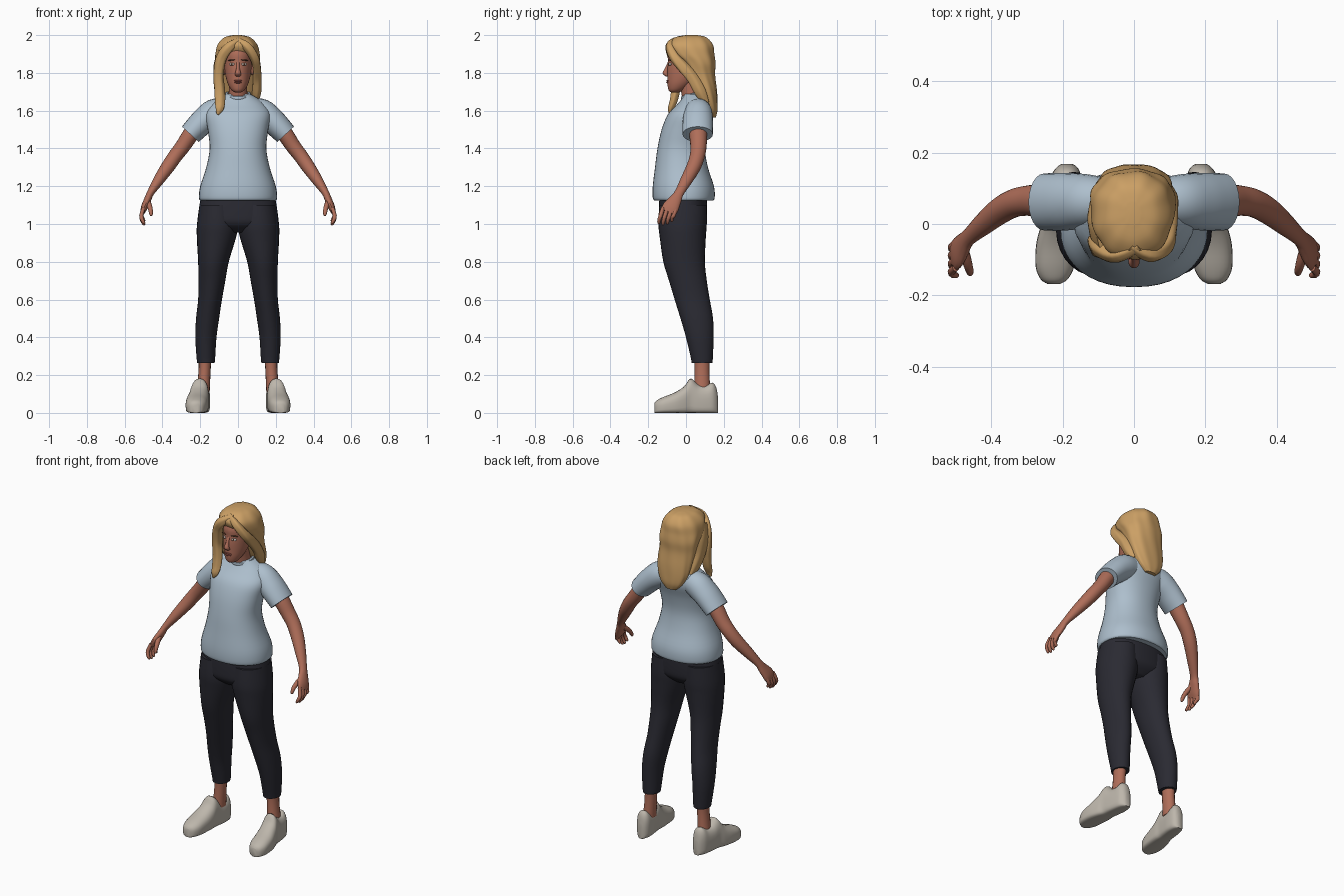
import bpy, bmesh, math
from mathutils import Vector


def material(name, rgb):
    m = bpy.data.materials.new(name)
    m.diffuse_color = (*rgb, 1)
    return m


SKIN = material("skin", (0.43, 0.155, 0.10))
HAIR = material("blonde hair", (0.60, 0.35, 0.13))
SHIRT = material("pale blue cotton", (0.42, 0.52, 0.61))
PANTS = material("dark navy", (0.023, 0.023, 0.032))
SHOE = material("off white", (0.51, 0.47, 0.41))
EYE = material("eye white", (0.55, 0.50, 0.46))
BROW = material("brown", (0.12, 0.05, 0.025))
LIP = material("lips", (0.33, 0.09, 0.07))


def finish(name, bm, mat):
    bmesh.ops.recalc_face_normals(bm, faces=bm.faces)
    me = bpy.data.meshes.new(name)
    bm.to_mesh(me)
    bm.free()
    me.materials.append(mat)
    ob = bpy.data.objects.new(name, me)
    bpy.context.collection.objects.link(ob)
    bpy.ops.object.select_all(action='DESELECT')
    ob.select_set(True)
    bpy.context.view_layer.objects.active = ob
    bpy.ops.object.shade_smooth_by_angle(angle=math.radians(40))
    return ob


def smooth_rows(rows, steps):
    """Catmull-Rom interpolation of section rows."""
    out = []
    for i in range(len(rows) - 1):
        p0, p1, p2, p3 = (rows[max(i - 1, 0)], rows[i], rows[i + 1],
                          rows[min(i + 2, len(rows) - 1)])
        for k in range(steps):
            t = k / steps
            out.append([0.5 * (2 * b + (c - a) * t + (2 * a - 5 * b + 4 * c - d) * t * t
                               + (3 * b - a - 3 * c + d) * t ** 3)
                        for a, b, c, d in zip(p0, p1, p2, p3)])
    return out + [list(rows[-1])]


def loft(name, rows, mat, plane=None, side=1, n=24, steps=4, p=2.0, p_low=None,
         wave=0.0, lobes=9):
    """Skin sections (x, y, z, half width, half depth); plane Z or Y fixes their tilt."""
    rows = smooth_rows(rows, steps)
    pts = [Vector(r[:3]) for r in rows]
    bm = bmesh.new()
    rings = []
    for i, r in enumerate(rows):
        if plane == 'Z':
            u, v = Vector((1, 0, 0)), Vector((0, 1, 0))
        elif plane == 'Y':
            u, v = Vector((1, 0, 0)), Vector((0, 0, 1))
        else:
            t = (pts[min(i + 1, len(pts) - 1)] - pts[max(i - 1, 0)]).normalized()
            v = Vector((0, 1, 0))
            v = (v - t * v.dot(t)).normalized()
            u = v.cross(t)
        ring = []
        for k in range(n):
            ang = 2 * math.pi * k / n
            c, s = math.cos(ang), math.sin(ang)
            e = 2 / (p_low if p_low and s < 0 else p)
            f = 1 + wave * math.sin(lobes * ang + 14 * r[2])
            co = pts[i] + u * (max(r[3], .002) * f * math.copysign(abs(c) ** e, c)) \
                + v * (max(r[4], .002) * f * math.copysign(abs(s) ** e, s))
            ring.append(bm.verts.new((co.x * side, co.y, co.z)))
        rings.append(ring)
    for a, b in zip(rings, rings[1:]):
        for k in range(n):
            j = (k + 1) % n
            bm.faces.new((a[k], a[j], b[j], b[k]))
    bm.faces.new(rings[0])
    bm.faces.new(rings[-1])
    return finish(name, bm, mat)


def blob(name, loc, scale, mat, turn=0, tilt=0):
    bm = bmesh.new()
    bmesh.ops.create_uvsphere(bm, u_segments=16, v_segments=10, radius=1)
    for v in bm.verts:
        v.co = Vector((v.co.x * scale[0], v.co.y * scale[1], v.co.z * scale[2]))
    ob = finish(name, bm, mat)
    ob.location = loc
    ob.rotation_euler = (0, tilt, turn)
    return ob


# Shirt body and collar
loft("shirt_body", [
    (0, -.012, 1.125, .200, .156), (0, -.012, 1.14, .207, .164), (0, -.014, 1.20, .200, .162),
    (0, -.024, 1.30, .168, .140), (0, -.025, 1.40, .150, .126), (0, -.007, 1.50, .160, .122),
    (0, .022, 1.58, .172, .118), (0, .045, 1.63, .145, .095), (0, .055, 1.665, .105, .076),
    (0, .050, 1.688, .064, .064)], SHIRT, 'Z', n=40, p=2.2)
bm = bmesh.new()
ring = []
for i in range(32):
    a = 2 * math.pi * i / 32
    ring.append([bm.verts.new(((.060 + .009 * math.cos(b)) * math.cos(a),
                               .045 + (.064 + .009 * math.cos(b)) * math.sin(a),
                               1.685 + .018 * math.sin(a) + .011 * math.sin(b)))
                 for b in (k * math.pi / 4 for k in range(8))])
for i in range(32):
    for k in range(8):
        q, w = ring[i], ring[(i + 1) % 32]
        bm.faces.new((q[k], q[(k + 1) % 8], w[(k + 1) % 8], w[k]))
finish("shirt_collar", bm, SHIRT)

# Hips of the trousers
loft("trouser_hips", [
    (0, -.015, 1.15, .195, .125), (0, -.016, 1.06, .208, .128), (0, -.017, 1.00, .195, .120),
    (0, -.015, .955, .08, .07)], PANTS, 'Z', n=32, p=2.3)

for side, tag in ((1, "left"), (-1, "right")):
    # Sleeve, arm and hand
    loft("sleeve_" + tag, [
        (.07, .065, 1.60, .065, .062), (.125, .065, 1.588, .074, .074),
        (.178, .063, 1.55, .069, .080), (.222, .062, 1.507, .064, .081),
        (.252, .062, 1.475, .060, .080)], SHIRT, side=side)
    loft("arm_" + tag, [
        (.20, .065, 1.54, .045, .048), (.25, .065, 1.475, .043, .047),
        (.292, .066, 1.412, .040, .043), (.332, .060, 1.360, .038, .040),
        (.372, .040, 1.302, .036, .038), (.420, .002, 1.232, .029, .032),
        (.463, -.036, 1.165, .019, .025), (.478, -.055, 1.13, .019, .033),
        (.495, -.080, 1.09, .018, .044), (.505, -.094, 1.062, .012, .041)], SKIN, side=side, n=20)
    for i in range(4):
        y, low = -.130 + .023 * i, (.006, 0, .004, .018)[i]
        loft("finger_%d_%s" % (i + 1, tag), [
            (.500, y + .008, 1.085, .010, .011), (.512, y - .004, 1.045, .011, .011),
            (.508, y - .012, 1.018 + low, .010, .010), (.498, y - .014, 1.0 + low, .008, .008),
            (.494, y - .014, .994 + low, .003, .003)], SKIN, side=side, n=10, steps=2)
    loft("thumb_" + tag, [
        (.480, -.065, 1.125, .014, .014), (.470, -.100, 1.10, .014, .014),
        (.463, -.125, 1.075, .012, .012), (.460, -.138, 1.05, .009, .009),
        (.460, -.141, 1.043, .003, .003)], SKIN, side=side, n=10, steps=2)

    # Trouser leg, ankle and shoe
    loft("trouser_leg_" + tag, [
        (.106, -.016, 1.10, .098, .125), (.108, -.018, 1.0, .109, .128),
        (.114, -.017, .93, .104, .122), (.130, -.010, .80, .081, .110),
        (.138, .010, .70, .071, .100), (.148, .033, .60, .063, .093),
        (.161, .057, .50, .061, .086), (.170, .073, .40, .056, .073),
        (.170, .084, .29, .049, .058), (.170, .085, .265, .046, .055)],
        PANTS, 'Z', side, n=28)
    loft("ankle_" + tag, [
        (.175, .085, .30, .034, .042), (.177, .085, .22, .032, .039),
        (.185, .085, .11, .035, .044)], SKIN, 'Z', side, n=16)
    loft("shoe_" + tag, [
        (x, y, h / 2, a, h / 2) for x, y, h, a in (
            (.225, -.168, .050, .018), (.224, -.155, .066, .038), (.222, -.120, .084, .054),
            (.217, -.060, .108, .058), (.209, -.010, .140, .054), (.203, .025, .182, .047),
            (.198, .065, .150, .046), (.193, .105, .145, .045), (.190, .140, .160, .040),
            (.188, .160, .135, .028), (.188, .169, .085, .014))],
        SHOE, 'Y', side, p=2.3, p_low=5)

    # Paired face features
    blob("ear_" + tag, (side * .076, .012, 1.82), (.011, .020, .032), SKIN)
    blob("eye_" + tag, (side * .032, -.0845, 1.846), (.016, .008, .0075), EYE, side * .35)
    blob("iris_" + tag, (side * .032, -.0905, 1.846), (.0055, .003, .006), BROW, side * .35)
    blob("brow_" + tag, (side * .034, -.0835, 1.868), (.021, .008, .0035), BROW,
         side * .38, side * .1)

# Neck, head, nose and mouth
loft("neck", [(0, .045, 1.62, .058, .055), (0, .030, 1.70, .049, .056),
              (0, .020, 1.79, .050, .060)], SKIN, 'Z')
loft("head", [
    (0, -.060, 1.696, .014, .018), (0, -.052, 1.708, .034, .040), (0, -.032, 1.74, .053, .066),
    (0, -.010, 1.78, .065, .089), (0, .005, 1.82, .071, .104), (0, .010, 1.86, .074, .105),
    (0, .015, 1.90, .077, .110), (0, .020, 1.94, .070, .098), (0, .020, 1.97, .045, .070)],
    SKIN, 'Z', n=32)
loft("nose", [(0, -.090, 1.858, .008, .006), (0, -.102, 1.825, .009, .010),
              (0, -.109, 1.800, .015, .015), (0, -.102, 1.787, .015, .013),
              (0, -.096, 1.780, .008, .008)], SKIN, 'Z', n=14, steps=3)
blob("upper_lip", (0, -.094, 1.759), (.022, .010, .005), LIP)
blob("lower_lip", (0, -.094, 1.750), (.019, .011, .006), LIP)

# Hair: one wavy mass on crown and back, plus locks swept from the parting
loft("hair_mass", [
    (-.004, .030, 2.0, .020, .030), (-.004, .026, 1.988, .068, .082),
    (-.004, .022, 1.95, .104, .120), (-.004, .036, 1.90, .117, .113),
    (-.004, .065, 1.85, .119, .090), (-.004, .080, 1.79, .112, .073),
    (0, .105, 1.71, .106, .058), (0, .122, 1.65, .094, .045),
    (0, .135, 1.60, .070, .032), (0, .142, 1.565, .035, .016)],
    HAIR, 'Z', n=64, steps=5, p=2.2, wave=.018)
loft("hair_lock_front_right", [
    (.015, -.060, 1.975, .012, .015), (-.045, -.088, 1.938, .025, .020),
    (-.088, -.070, 1.875, .028, .026), (-.103, -.052, 1.79, .027, .030),
    (-.098, -.055, 1.71, .028, .024), (-.096, -.066, 1.65, .027, .020),
    (-.098, -.080, 1.61, .021, .015), (-.108, -.084, 1.58, .007, .006)],
    HAIR, n=24, steps=5, wave=.05, lobes=5)
loft("hair_lock_side_right", [
    (-.085, -.020, 1.92, .020, .050), (-.104, .000, 1.84, .024, .055),
    (-.104, .020, 1.76, .025, .050), (-.098, .055, 1.69, .022, .040),
    (-.085, .090, 1.63, .012, .020)], HAIR, n=24, steps=5, wave=.05, lobes=5)
loft("hair_lock_front_left", [
    (-.010, -.060, 1.975, .012, .015), (.045, -.086, 1.942, .023, .020),
    (.085, -.062, 1.885, .024, .026), (.100, -.015, 1.83, .021, .030),
    (.101, .035, 1.77, .022, .030), (.098, .075, 1.70, .024, .030),
    (.090, .105, 1.64, .014, .018)], HAIR, n=24, steps=5, wave=.05, lobes=5)
